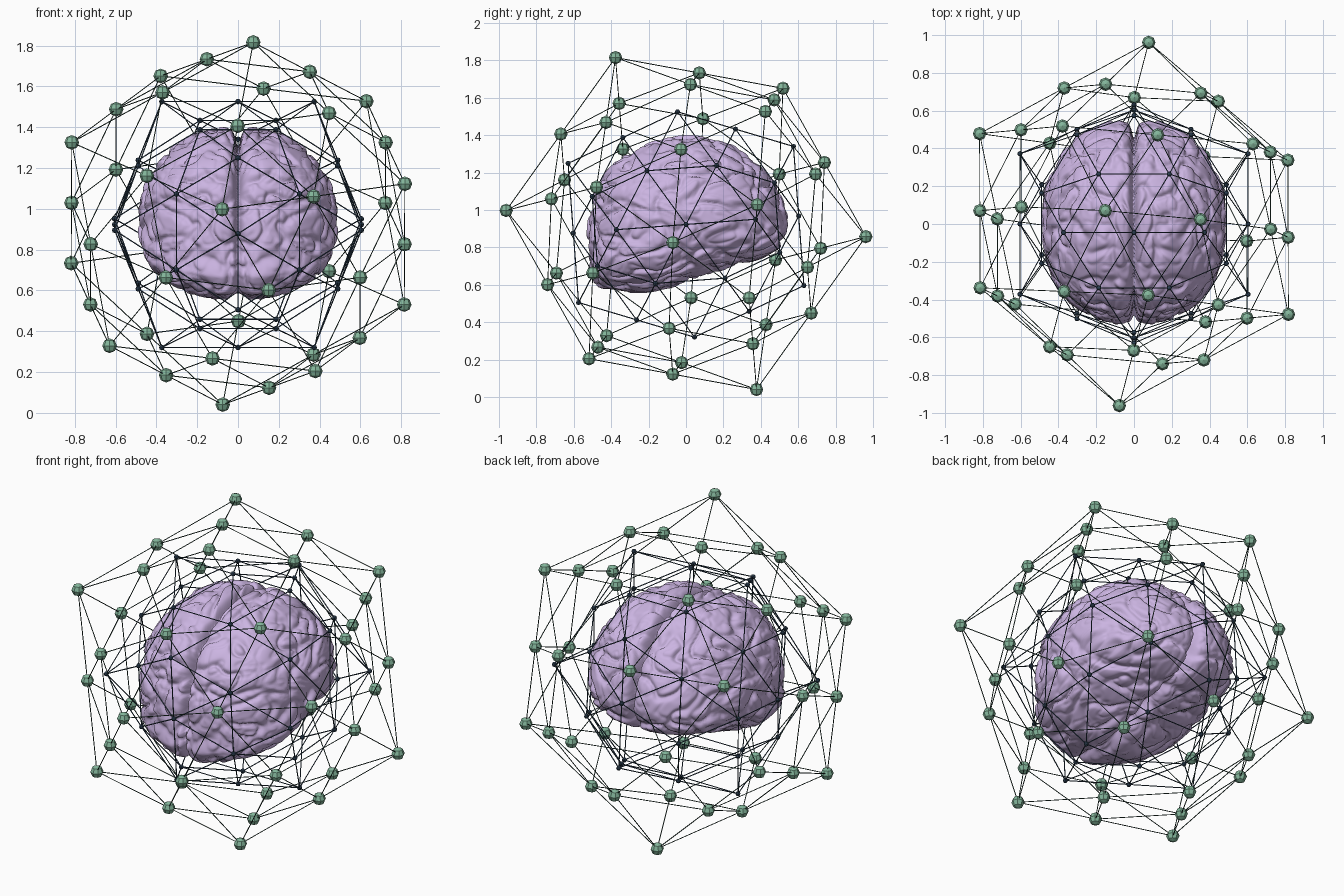
import bpy, bmesh, math
from mathutils import Vector, Matrix, noise

if "Cube" in bpy.data.objects:
    bpy.data.objects.remove(bpy.data.objects["Cube"])


def material(name, rgb):
    m = bpy.data.materials.new(name)
    m.diffuse_color = (*rgb, 1)
    m.use_nodes = True
    m.node_tree.nodes["Principled BSDF"].inputs["Base Color"].default_value = m.diffuse_color
    return m


def finish(bm, name, mat, smooth=False):
    me = bpy.data.meshes.new(name)
    bmesh.ops.recalc_face_normals(bm, faces=bm.faces)
    bm.to_mesh(me)
    bm.free()
    me.materials.append(mat)
    for p in me.polygons:
        p.use_smooth = smooth
    ob = bpy.data.objects.new(name, me)
    bpy.context.collection.objects.link(ob)
    return ob


def cage(name, half_axes, cz, radius, strut_r, node_r, strut_mat, node_mat):
    """Icosahedron with flat-subdivided faces: a strut per edge, a ball per vertex."""
    center = Vector((0, 0, cz))
    src = bmesh.new()
    for a in half_axes:
        d = Vector(a).normalized() * radius
        src.verts.new(center + d)
        src.verts.new(center - d)
    bmesh.ops.convex_hull(src, input=src.verts)
    bmesh.ops.subdivide_edges(src, edges=src.edges[:], cuts=1, use_grid_fill=True)

    struts = bmesh.new()
    for e in src.edges:
        a, b = e.verts[0].co, e.verts[1].co
        rot = (b - a).to_track_quat('Z', 'Y').to_matrix().to_4x4()
        bmesh.ops.create_cone(struts, cap_ends=True, segments=6, radius1=strut_r,
                              radius2=strut_r, depth=(b - a).length,
                              matrix=Matrix.Translation((a + b) / 2) @ rot)
    finish(struts, name + "_struts", strut_mat)

    nodes = bmesh.new()
    for v in src.verts:
        bmesh.ops.create_uvsphere(nodes, u_segments=8, v_segments=4,
                                  radius=node_r, matrix=Matrix.Translation(v.co))
    finish(nodes, name + "_nodes", node_mat)
    src.free()


green = material("node_green", (0.23, 0.47, 0.33))
dark_green = material("strut_dark_green", (0.03, 0.07, 0.055))
navy = material("inner_navy", (0.03, 0.06, 0.10))
lilac = material("brain_lilac", (0.60, 0.46, 0.76))

# outer cage, freely turned
cage("outer_cage", [(-.82, -.34, .40), (-.82, .48, -.195), (.075, -.378, .89),
                    (-.38, .52, .725), (-.63, -.425, -.60), (-.078, -.962, .07)],
     0.928, 0.967, 0.0025, 0.036, dark_green, green)

# inner cage, tipped slightly about x
a, b = 0.373, 0.604
tilt = Matrix.Rotation(math.radians(4.3), 3, 'X')
cage("inner_cage", [tilt @ Vector(v) for v in ((a, 0, b), (-a, 0, b), (b, a, 0), (b, -a, 0),
                                               (0, b, a), (0, -b, a))],
     0.923, 0.71, 0.003, 0.014, navy, navy)

# brain: side silhouette (y, z) swept to a rounded body
SIDE = [(.557, .925), (.537, 1.03), (.455, 1.19), (.30, 1.328), (.19, 1.383), (.075, 1.408),
        (-.14, 1.388), (-.33, 1.308), (-.465, 1.178), (-.51, 1.03), (-.532, .77),
        (-.535, .66), (-.49, .59), (-.36, .563), (-.22, .548), (-.11, .573), (.02, .618),
        (.155, .67), (.29, .706), (.42, .742), (.515, .80)]
CZ = 0.93
polar = sorted((math.atan2(z - CZ, y) % math.tau, math.hypot(y, z - CZ)) for y, z in SIDE)
polar = [(polar[-1][0] - math.tau, polar[-1][1])] + polar + [(polar[0][0] + math.tau, polar[0][1])]


def side_radius(t):
    t %= math.tau
    for (t0, r0), (t1, r1) in zip(polar, polar[1:]):
        if t0 <= t <= t1:
            f = (t - t0) / (t1 - t0)
            return r0 + (r1 - r0) * f
    return polar[0][1]


def fold_depth(p):
    """Winding furrows between soft ridges, the same on both halves."""
    q = Vector((abs(p.x) * 1.15, p.y * 0.75, p.z * 1.2))
    w = q + 0.08 * noise.noise_vector(q * 4.5)
    n1 = noise.noise(w * 7 + Vector((3.1, 1.7, 5.2)))
    n2 = noise.noise(w * 14 + Vector((9.4, 2.2, 0.6)))
    return (0.022 * math.exp(-(n1 / 0.13) ** 2) + 0.006 * math.exp(-(n2 / 0.15) ** 2)
            + 0.006 * (0.5 - n2))


bm = bmesh.new()
bmesh.ops.create_icosphere(bm, subdivisions=7, radius=1)
E = 2.3
for v in bm.verts:
    u = v.co.copy()
    rho = math.hypot(u.y, u.z)
    k = (abs(u.x) ** E + rho ** E) ** (-1 / E)
    t = math.atan2(u.z, u.y)
    R = side_radius(t) * rho * k
    p = Vector((0.494 * u.x * k, R * math.cos(t), CZ + R * math.sin(t)))
    # slightly narrower crown
    p.x *= 1 - 0.08 * max(0, (p.z - 1.05) / 0.35)
    out = Vector((p.x / 0.24, p.y / 0.30, (p.z - CZ) / 0.19)).normalized()
    p -= out * fold_depth(p)
    # long fissure between the halves, rounding over at its lips
    cut = 0.08 * math.exp(-(abs(p.x) / 0.014) ** 1.5) + 0.028 * math.exp(-(p.x / 0.048) ** 2)
    radial = Vector((0, p.y, p.z - CZ))
    v.co = p - radial.normalized() * cut * (0.55 if p.z < 0.75 else 1.0)
finish(bm, "brain", lilac, smooth=True)
